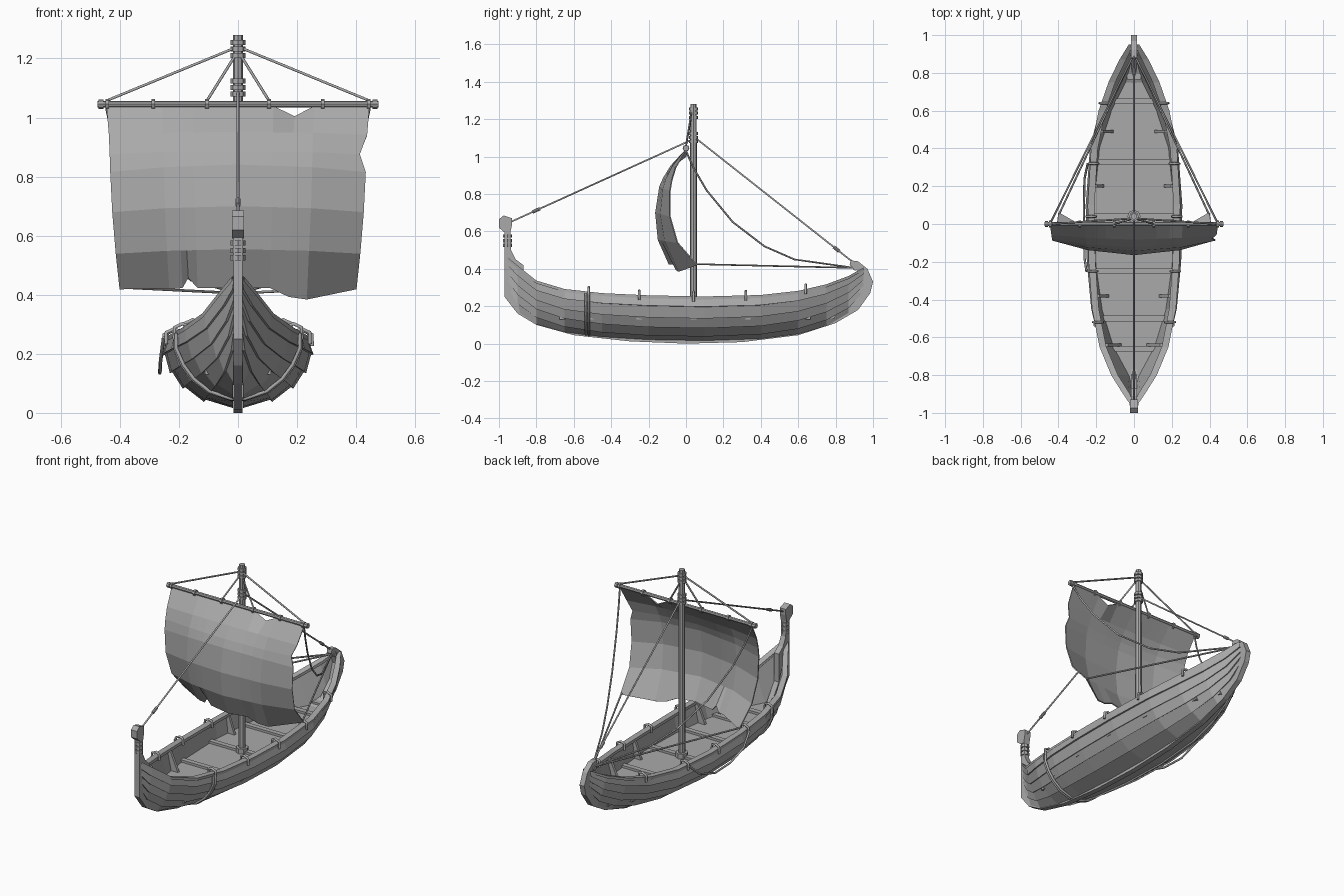
import bpy, bmesh
from mathutils import Vector

if "Cube" in bpy.data.objects:
    bpy.data.objects.remove(bpy.data.objects["Cube"])

grey = bpy.data.materials.new("weathered_grey")
grey.use_nodes = True
COLOUR = (0.4, 0.4, 0.4, 1)
grey.diffuse_color = COLOUR
grey.node_tree.nodes["Principled BSDF"].inputs["Base Color"].default_value = COLOUR


# ---------- helpers ----------
def finish(name, bm):
    bmesh.ops.recalc_face_normals(bm, faces=bm.faces)
    mesh = bpy.data.meshes.new(name)
    bm.to_mesh(mesh)
    bm.free()
    mesh.materials.append(grey)
    obj = bpy.data.objects.new(name, mesh)
    bpy.context.collection.objects.link(obj)
    return obj


def grid(name, rows):
    bm = bmesh.new()
    vs = [[bm.verts.new(p) for p in row] for row in rows]
    for r, s in zip(vs, vs[1:]):
        for i in range(len(r) - 1):
            bm.faces.new((r[i], r[i + 1], s[i + 1], s[i]))
    return finish(name, bm)


def prism(name, pts, offset):
    """Flat outline pushed along an offset."""
    bm = bmesh.new()
    face = bm.faces.new([bm.verts.new(p) for p in pts])
    ext = bmesh.ops.extrude_face_region(bm, geom=[face], use_keep_orig=True)
    moved = [v for v in ext["geom"] if isinstance(v, bmesh.types.BMVert)]
    bmesh.ops.translate(bm, verts=moved, vec=offset)
    return finish(name, bm)


def rod(name, a, b, r1, r2=None, sides=8):
    a, b = Vector(a), Vector(b)
    d = b - a
    bm = bmesh.new()
    bmesh.ops.create_cone(bm, cap_ends=True, segments=sides, radius1=r1,
                          radius2=r1 if r2 is None else r2, depth=d.length)
    rot = d.to_track_quat("Z", "Y").to_matrix().to_4x4()
    bm.transform(rot)
    bmesh.ops.translate(bm, verts=bm.verts, vec=(a + b) / 2)
    return finish(name, bm)


def rope(name, pts, r=0.005, sides=6):
    """Tube along a polyline."""
    curve = bpy.data.curves.new(name, "CURVE")
    curve.dimensions = "3D"
    curve.bevel_depth = r
    curve.bevel_resolution = 1
    curve.use_fill_caps = True
    sp = curve.splines.new("POLY")
    sp.points.add(len(pts) - 1)
    for q, p in zip(sp.points, pts):
        q.co = (*p, 1)
    temp = bpy.data.objects.new(name, curve)
    bpy.context.collection.objects.link(temp)
    bpy.context.view_layer.update()
    mesh = bpy.data.meshes.new_from_object(temp.evaluated_get(bpy.context.evaluated_depsgraph_get()))
    bpy.data.objects.remove(temp)
    mesh.materials.clear()
    mesh.materials.append(grey)
    obj = bpy.data.objects.new(name, mesh)
    bpy.context.collection.objects.link(obj)


def interp(table, t):
    for p, q in zip(table, table[1:]):
        if t <= q[0]:
            f = max(0, (t - p[0]) / (q[0] - p[0]))
            return [m + (n - m) * f for m, n in zip(p[1:], q[1:])]
    return list(table[-1][1:])


# ---------- hull: stations are y, half breadth, keel height, rail height ----------
STATIONS = [(-.955, .012, .26, .46), (-.9, .05, .17, .415), (-.8, .115, .11, .335),
            (-.65, .18, .07, .29), (-.45, .222, .045, .268), (-.2, .242, .03, .256),
            (.1, .247, .025, .25), (.4, .228, .035, .258), (.6, .185, .06, .28),
            (.75, .13, .1, .315), (.87, .07, .16, .36), (.95, .02, .25, .405)]
MID = [(.06, 0), (.45, .09), (.73, .28), (.9, .5), (1, .76), (.96, 1)]
END = [(.1, 0), (.25, .2), (.42, .4), (.6, .6), (.8, .8), (1, 1)]
DECK = .14


def section(y):
    b, k, g = interp(STATIONS, y)
    e = 1 - b / .247
    return [Vector((b * (m[0] * (1 - e) + n[0] * e), y,
                    k + (g - k) * (m[1] * (1 - e) + n[1] * e))) for m, n in zip(MID, END)]


def width_at(y, z):
    return interp([(p.z, p.x) for p in section(y)], z)[0]


def deck_z(y):
    return max(DECK, interp(STATIONS, y)[1] + .03)


def side_loop(y, side):
    pts = section(y)
    loop = []
    for p, q in zip(pts, pts[1:]):      # overlapping planks
        d = (q - p).normalized()
        loop += [p + Vector((d.z, 0, -d.x)) * .009, q]
    top = pts[-1]
    dz = deck_z(y)
    inner = max(.002, top.x - .028)
    low = max(.001, min(width_at(y, dz) - .012, inner + .02))
    loop += [top + Vector((.008, 0, -.014)), top + Vector((.008, 0, .002)),
             Vector((inner, y, top.z + .002)), Vector((inner, y, top.z - .016)),
             Vector((min(inner + .012, max(inner, top.x - .012)), y, top.z - .016)),
             Vector((low, y, dz - .01))]
    return [(side * p.x, p.y, p.z) for p in loop]


ys = [s[0] for s in STATIONS]
for side, label in ((1, "left"), (-1, "right")):
    grid(label + "_hull_planking", [side_loop(y, side) for y in ys])
grid("deck", [[(s * max(.002, width_at(y, deck_z(y)) - .008), y, deck_z(y)) for s in (-1, 1)]
              for y in ys])

# keel, stem post and curled stern in one outline
BACKBONE = [(-.97, .6), (-.97, .25), (-.9, .16), (-.8, .1), (-.6, .045), (-.3, .012), (0, 0),
            (.3, .008), (.6, .045), (.8, .11), (.92, .18), (.985, .27), (1, .33), (.97, .4),
            (.92, .44), (.88, .445), (.875, .42), (.915, .39), (.93, .34), (.9, .25),
            (.8, .16), (.6, .085), (0, .04), (-.6, .085), (-.8, .15), (-.87, .25),
            (-.87, .42), (-.91, .45), (-.935, .5), (-.94, .6)]
prism("keel_and_posts", [(-.016, y, z) for y, z in BACKBONE], (.032, 0, 0))
HEAD = [(-.965, .59), (-1, .62), (-1, .665), (-.975, .685), (-.93, .67), (-.93, .635), (-.94, .59)]
prism("stem_head", [(-.02, y, z) for y, z in HEAD], (.04, 0, 0))
for z in (.525, .55, .575):
    rod("stem_band", (0, -.954, z - .009), (0, -.954, z + .009), .025)

# cross beams and side knees
for y in (-.66, -.5, -.25, .04, .33, .65, .78):
    w = width_at(y, DECK + .02) - .012
    z = deck_z(y)
    prism("cross_beam", [(-w, y - .015, z - .01), (w, y - .015, z - .01),
                         (w, y - .015, z + .014), (-w, y - .015, z + .014)], (0, .03, 0))
for y in (-.64, -.38, .2, .49):
    b, k, g = interp(STATIONS, y)
    w = width_at(y, DECK) - .01
    for s in (-1, 1):
        prism("side_knee", [(s * (w - .045), y - .008, DECK), (s * w, y - .008, DECK),
                            (s * (b - .025), y - .008, g - .012),
                            (s * (b - .045), y - .008, g - .012)], (0, .016, 0))

# rope lashings over the rail
for y in (-.52, -.25, .04, .32, .64):
    top = section(y)[-1]
    for s in (-1, 1):
        rope("rail_lashing", [(s * (top.x + dx), y, top.z + dz) for dx, dz in
                              ((-.035, -.02), (-.033, .018), (-.012, .026), (.014, .014), (.015, -.025))], .007)

# rope girdle around the bow and slack rope on the right side
for y in (-.535, -.52):
    pts = [p + Vector((.012, 0, -.007)) for p in section(y)]
    rope("hull_girdle", [(-p.x, p.y, p.z) for p in reversed(pts)] + pts, .007)
rope("slack_rope", [(-.252, -.25, .255), (-.262, -.18, .18), (-.264, -.05, .14),
                    (-.265, .1, .135), (-.262, .24, .18), (-.245, .32, .255)], .006)

# ---------- mast and yard ----------
MY = .04
rod("mast", (0, MY, DECK), (0, MY, 1.28), .02, .017)
for z in (1.08, 1.102, 1.124, 1.21, 1.232, 1.254):
    rod("mast_band", (0, MY, z - .008), (0, MY, z + .008), .025)
rod("mast_foot", (0, MY, DECK), (0, MY, DECK + .03), .035)
YZ = 1.045
rod("yard", (-.475, 0, YZ), (.475, 0, YZ), .011)
for s in (-1, 1):
    rod("yard_cap", (s * .455, 0, YZ), (s * .472, 0, YZ), .016)
    for x in (.105, .287, .443):
        rod("yard_band", (s * x - .006, 0, YZ), (s * x + .006, 0, YZ), .018)

# ---------- sail: rows are centre z, edge z, centre y, edge y, half width ----------
ROWS = [(1.037, 1.037, 0, 0, .445), (.95, .94, -.08, -.055, .437), (.885, .875, -.12, -.075, .434),
        (.84, .815, -.14, -.085, .432), (.7, .68, -.162, -.085, .425), (.555, .54, -.148, -.045, .413),
        (.415, .41, -.09, .06, .4)]
COLS = [-1, -.58, -.47, -.42, -.34, 0, .27, .43, .58, 1]
sail_rows = []
for i, (zc, ze, yc, ye, half) in enumerate(ROWS):
    row = []
    for c in COLS:
        f = interp([(0, 0), (.58, .35), (1, 1)], abs(c))[0]
        x, y, z = c * half, yc + (ye - yc) * f, zc + (ze - zc) * f
        if i == 0 and c == .43:
            z -= .035                   # tear below the yard
        if i == 2 and c == 1:
            x -= .022                   # nick in the edge
        if i == len(ROWS) - 1:
            z += {-.42: .045, .58: -.028, .43: -.02}.get(c, .01)
        row.append((x, y, z))
    sail_rows.append(row)
sail = grid("sail", sail_rows)
thick = sail.modifiers.new("cloth", "SOLIDIFY")
thick.thickness = .006
thick.offset = 0

# ---------- rigging ----------
STERN = (0, .9, .405)
rope("fore_stay", [(0, .02, 1.085), (0, -.95, .645)])
rod("fore_stay_knot", (0, -.82, .704), (0, -.78, .722), .009)
rope("back_stay", [(0, .05, 1.1), (0, .9, .43)])
rod("back_stay_knot", (0, .79, .517), (0, .82, .493), .009)
SAG = [(0, 1.03), (.04, .94), (.11, .82), (.25, .65), (.42, .52), (.58, .45), (.9, .405)]
for s in (-1, 1):
    rope("brace", [(s * .445 * (1 - y / .9), y, z) for y, z in SAG])
    rope("sheet", [(s * .395, .055, .425), STERN])
    rope("outer_lift", [(s * .445, 0, YZ + .012), (0, .03, 1.24)])
    rope("inner_lift", [(s * .105, 0, YZ + .012), (0, .03, 1.225)])
rod("stern_knot", (-.022, .905, .405), (.022, .905, .405), .014)
